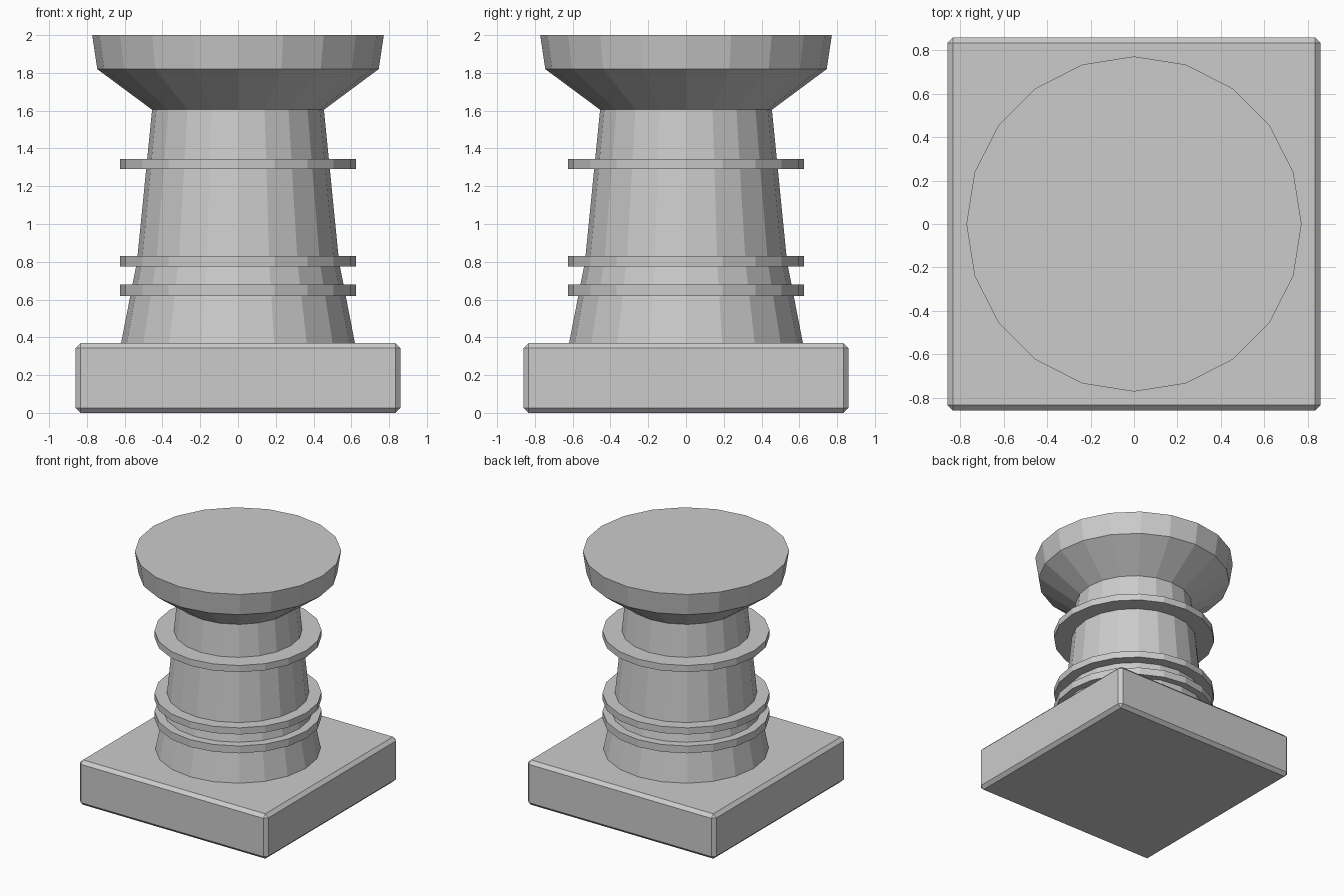
import bpy, bmesh
from math import cos, sin, tau

if "Cube" in bpy.data.objects:
    bpy.data.objects.remove(bpy.data.objects["Cube"])

SIDES = 20


def make_object(name, bm):
    bmesh.ops.recalc_face_normals(bm, faces=bm.faces)
    mesh = bpy.data.meshes.new(name)
    bm.to_mesh(mesh)
    bm.free()
    obj = bpy.data.objects.new(name, mesh)
    bpy.context.collection.objects.link(obj)
    return obj


def lathe(name, profile, closed=False):
    """Spin (radius, z) points; closed profiles become rings, others get end caps."""
    bm = bmesh.new()
    loops = [[bm.verts.new((r * cos(tau * i / SIDES), r * sin(tau * i / SIDES), z))
              for i in range(SIDES)] for r, z in profile]
    pairs = list(zip(loops, loops[1:]))
    if closed:
        pairs.append((loops[-1], loops[0]))
    else:
        bm.faces.new(loops[0])
        bm.faces.new(loops[-1])
    for a, b in pairs:
        for i in range(SIDES):
            j = (i + 1) % SIDES
            bm.faces.new((a[i], a[j], b[j], b[i]))
    return make_object(name, bm)


# Square plinth with chamfered edges
bm = bmesh.new()
bmesh.ops.create_cube(bm, size=1)
for v in bm.verts:
    v.co = (v.co.x * 1.72, v.co.y * 1.72, (v.co.z + 0.5) * 0.37)
bmesh.ops.bevel(bm, geom=bm.edges[:], offset=0.027, segments=1, affect='EDGES')
make_object("plinth", bm)

# Tapered shaft flaring into the wide flat capital
lathe("column", [(0.62, 0.365), (0.535, 0.80), (0.455, 1.605), (0.745, 1.82), (0.772, 2.0)])

# Thin flat collars around the shaft
for name, bottom, top, inner in (("lower_collar", 0.62, 0.68, 0.53),
                                 ("middle_collar", 0.775, 0.83, 0.51),
                                 ("upper_collar", 1.29, 1.345, 0.46)):
    lathe(name, [(inner, bottom), (0.625, bottom), (0.625, top), (inner, top)], closed=True)
